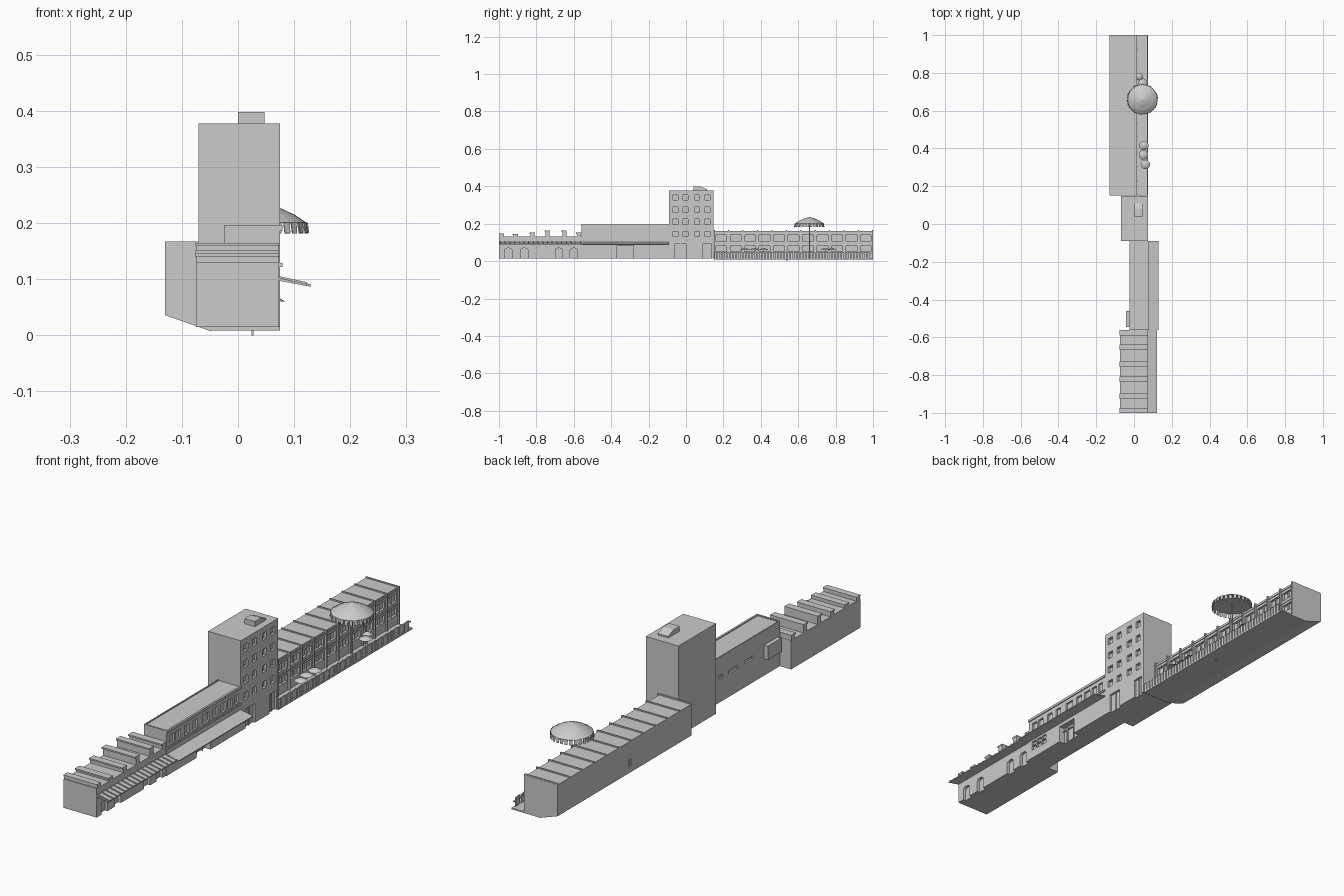
import bpy, bmesh, math

if "Cube" in bpy.data.objects:
    bpy.data.objects.remove(bpy.data.objects["Cube"])

def make(name, bm):
    bmesh.ops.recalc_face_normals(bm, faces=bm.faces)
    me = bpy.data.meshes.new(name)
    bm.to_mesh(me)
    bm.free()
    ob = bpy.data.objects.new(name, me)
    bpy.context.collection.objects.link(ob)
    return ob

def add_prism(bm, pts, axis, lo, hi):
    """Extrude a 2D profile: axis 'x' takes (y, z) points, axis 'y' takes (x, z)."""
    put = (lambda p, t: (t, p[0], p[1])) if axis == 'x' else (lambda p, t: (p[0], t, p[1]))
    a = [bm.verts.new(put(p, lo)) for p in pts]
    b = [bm.verts.new(put(p, hi)) for p in pts]
    bm.faces.new(a)
    bm.faces.new(b[::-1])
    n = len(pts)
    for i in range(n):
        bm.faces.new((a[i], b[i], b[(i + 1) % n], a[(i + 1) % n]))

def add_box(bm, x0, x1, y0, y1, z0, z1):
    add_prism(bm, [(x0, z0), (x1, z0), (x1, z1), (x0, z1)], 'y', y0, y1)

def boxes(name, items):
    bm = bmesh.new()
    for it in items:
        add_box(bm, *it)
    return make(name, bm)

def prism(name, pts, axis, lo, hi):
    bm = bmesh.new()
    add_prism(bm, pts, axis, lo, hi)
    return make(name, bm)

def cut(ob, cutter):
    cutter.hide_render = True
    cutter.hide_viewport = True
    cutter.display_type = 'WIRE'
    m = ob.modifiers.new("openings", 'BOOLEAN')
    m.operation = 'DIFFERENCE'
    m.solver = 'EXACT'
    m.object = cutter

BASE = 0.015

# --- Low terrace (front end) with arched doorways
terrace = boxes("terrace_walls", [(-0.075, 0.072, -1, -0.56, BASE, 0.131)])
bm = bmesh.new()
for y in (-0.95, -0.865, -0.68, -0.6):
    w, z = 0.019, 0.058
    arch = [(y - w, BASE - 0.005), (y + w, BASE - 0.005)]
    arch += [(y + w * math.cos(math.pi * i / 6), z + 0.012 * math.sin(math.pi * i / 6)) for i in range(7)]
    add_prism(bm, arch, 'x', 0.06, 0.09)
cut(terrace, make("terrace_door_cutter", bm))

# Capped ridges across the terrace roof
items = []
for y, top in ((-0.985, 0.147), (-0.91, 0.145), (-0.82, 0.152), (-0.74, 0.165), (-0.65, 0.165), (-0.572, 0.152)):
    items.append((-0.075, 0.072, y - 0.011, y + 0.011, 0.13, top - 0.006))
    items.append((-0.076, 0.073, max(y - 0.017, -1), y + 0.012, top - 0.006, top))
boxes("terrace_roof_ridges", items)

# --- Two-storey hall
hall = boxes("hall_walls", [(-0.025, 0.075, -0.56, -0.09, BASE, 0.19)])
items = []
for y, w in ((-0.525, .014), (-0.487, .014), (-0.432, .014), (-0.378, .014), (-0.31, .02),
             (-0.25, .016), (-0.2, .016), (-0.155, .014), (-0.117, .012)):
    items.append((0.067, 0.09, y - w, y + w, 0.134, 0.171))
for i in range(3):
    for z0, z1 in ((0.05, 0.068), (0.072, 0.088)):
        y = -0.54 + i * 0.03
        items.append((0.067, 0.09, y, y + 0.025, z0, z1))
items.append((0.05, 0.09, -0.37, -0.282, BASE - 0.005, 0.083))
for y, w in ((-0.12, .012), (-0.185, .012), (-0.265, .03), (-0.365, .025)):
    items.append((-0.04, -0.018, y - w, y + w, 0.107, 0.122))
cut(hall, boxes("hall_window_cutter", items))
# Roof lip, rear box and entrance frame
boxes("hall_roof_rim", [(0.071, 0.079, -0.562, -0.09, 0.187, 0.197), (-0.025, -0.021, -0.56, -0.09, 0.187, 0.197),
                        (-0.021, 0.071, -0.562, -0.556, 0.187, 0.197), (-0.021, 0.071, -0.556, -0.09, 0.187, 0.193)])
boxes("hall_sill_band", [(0.074, 0.079, -0.56, -0.09, 0.122, 0.129)])
boxes("hall_rear_box", [(-0.042, -0.024, -0.545, -0.46, 0.082, 0.138)])
boxes("hall_door_frame", [(0.052, 0.058, y - 0.002, y + 0.002, BASE, 0.083) for y in (-0.345, -0.307)]
      + [(0.052, 0.058, -0.37, -0.282, 0.064, 0.068)])

# --- Sloping awnings along the street
def awning(x1, z1, t):
    return [(0.07, 0.103), (x1, z1), (x1, z1 - t), (0.07, 0.098)]
prism("terrace_awning", awning(0.122, 0.092, 0.004), 'y', -1, -0.56)
prism("hall_awning", awning(0.13, 0.091, 0.004), 'y', -0.56, -0.09)
bm = bmesh.new()
for i in range(18):
    y = -0.995 + i * 0.0252
    add_prism(bm, [(0.071, 0.106), (0.122, 0.095), (0.122, 0.091), (0.071, 0.102)], 'y', y, y + 0.005)
make("terrace_awning_ribs", bm)

# --- Tower
tower = boxes("tower_walls", [(-0.07, 0.075, -0.09, 0.148, BASE, 0.378)])
items, frames = [], []
for y in (-0.057, -0.003, 0.06, 0.115):
    for z in (0.145, 0.21, 0.275, 0.34):
        items.append((0.064, 0.09, y - 0.013, y + 0.013, z - 0.014, z + 0.014))
        frames.append((0.062, 0.069, y - 0.008, y + 0.008, z - 0.009, z + 0.009))
for y0, y1 in ((-0.06, 0.0), (0.092, 0.136)):
    items.append((0.066, 0.09, y0, y1, BASE - 0.005, 0.092))
    frames.append((0.064, 0.07, (y0 + y1) / 2 - 0.002, (y0 + y1) / 2 + 0.002, BASE, 0.092))
cut(tower, boxes("tower_window_cutter", items))
boxes("tower_window_panes", frames)
prism("tower_roof_hut", [(0.04, 0.377), (0.112, 0.377), (0.112, 0.384), (0.08, 0.398), (0.04, 0.398)], 'x', 0, 0.047)

# --- Long wing with chamfered underside
wing = prism("wing_walls", [(-0.13, 0.162), (0.012, 0.162), (0.012, 0.012), (-0.05, 0.008), (-0.13, 0.036)],
             'y', 0.15, 1)
N, STEP = 11, 0.85 / 11
items = []
for i in range(N):
    y = 0.15 + (i + 0.5) * STEP
    items += [(0.002, 0.03, y - 0.029, y + 0.029, z0, z1) for z0, z1 in ((0.107, 0.139), (0.052, 0.082))]
items.append((-0.15, -0.124, 0.534, 0.546, 0.06, 0.09))
cut(wing, boxes("wing_window_cutter", items))
# Pilasters, floor bands, window mullions and roof fins
lines = [min(max(0.15 + i * STEP, 0.153), 0.997) for i in range(N + 1)]
boxes("wing_pilasters", [(0.011, 0.019, y - 0.003, y + 0.003, BASE, 0.166) for y in lines])
boxes("wing_floor_bands", [(0.011, 0.015, 0.15, 1, z, z + 0.006) for z in (0.092, 0.15)])
boxes("wing_window_mullions", [(0.002, 0.008, y + STEP / 2 - 0.0015, y + STEP / 2 + 0.0015, z, z + 0.032)
                               for y in lines[:-1] for z in (0.051, 0.107)])
boxes("wing_roof_fins", [(-0.13, 0.013, y - 0.002, y + 0.002, 0.161, 0.167) for y in lines])

# Terrace floor with picket fence
boxes("garden_floor", [(-0.05, 0.075, 0.15, 1, 0.009, 0.015)])
boxes("garden_fence", [(0.069 + 0.002 * (i % 2), 0.073 + 0.002 * (i % 2), 0.152 + i * 0.017, 0.165 + i * 0.017,
                        0.012, 0.05) for i in range(49)] + [(0.068, 0.071, 0.15, 0.998, 0.038, 0.042)])
boxes("garden_drain", [(0.024, 0.028, 0.537, 0.543, 0, 0.012)])

# --- Parasols
def parasol(name, x, y, r, rings, sides, pole):
    bm = bmesh.new()
    def point(k, rr, z):
        a = 2 * math.pi * k / sides
        return bm.verts.new((x + r * rr * math.cos(a), y + r * rr * math.sin(a), z))
    apex = bm.verts.new((x, y, rings[0][1]))
    prev = None
    for rr, z in rings[1:]:
        cur = [point(k, rr, z) for k in range(sides)]
        for k in range(sides):
            j = (k + 1) % sides
            bm.faces.new((apex, cur[k], cur[j]) if prev is None else (prev[k], cur[k], cur[j], prev[j]))
        prev = cur
    low = bm.verts.new((x, y, rings[-1][1] + 0.004))
    for k in range(sides):
        bm.faces.new((prev[k], low, prev[(k + 1) % sides]))
    make(name + "_canopy", bm)
    bpy.ops.mesh.primitive_cylinder_add(vertices=8, radius=pole, depth=rings[0][1] - 0.014,
                                        location=(x, y, (rings[0][1] + 0.012) / 2))
    bpy.context.object.name = name + "_pole"

X, Y, R = 0.045, 0.66, 0.08
parasol("large_parasol", X, Y, R, [(0, 0.236), (0.35, 0.228), (0.7, 0.215), (0.98, 0.2)], 28, 0.003)
# Hanging fringe flaps round the rim
bm = bmesh.new()
for k in range(28):
    ring = []
    for da, z, rr in ((-0.085, 0.201, 0.97), (0.085, 0.201, 0.97), (0.07, 0.182, 1.0), (-0.07, 0.182, 1.0)):
        a = 2 * math.pi * (k + 0.5) / 28 + da
        ring.append((X + R * rr * math.cos(a), Y + R * rr * math.sin(a), z))
    bm.faces.new([bm.verts.new(p) for p in ring])
fringe = make("large_parasol_fringe", bm)
sol = fringe.modifiers.new("thickness", 'SOLIDIFY')
sol.thickness = 0.002

for i, (x, y) in enumerate(((0.06, 0.315), (0.05, 0.365), (0.052, 0.415), (0.046, 0.745), (0.028, 0.78))):
    parasol(f"small_parasol_{i + 1}", x, y, 0.025 if i < 4 else 0.02,
            [(0, 0.07), (0.5, 0.067), (1, 0.06)], 16, 0.0012)
